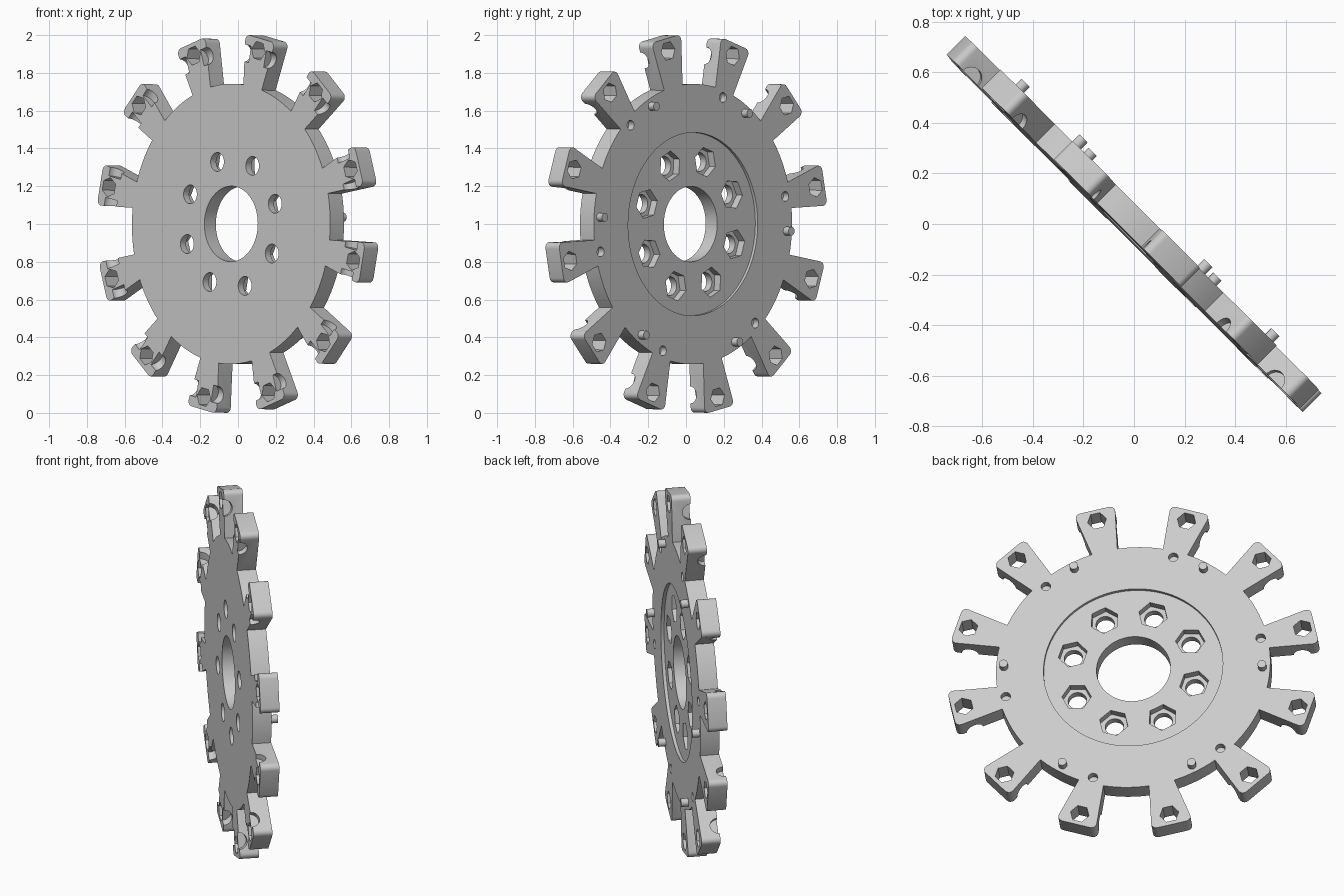
import bpy, bmesh
from math import radians, sin, cos, sqrt
from mathutils import Matrix, Vector

cube = bpy.data.objects.get("Cube")
if cube:
    bpy.data.objects.remove(cube, do_unlink=True)

HALF = 0.052          # half thickness of the wheel
DISC_R, TIP_R = 0.742, 1.004
ROOT_W, TIP_W, ROUND = 0.07, 0.108, 0.028
TEETH = [radians(12 + 30 * k) for k in range(12)]
BOLTS = [radians(27 + 45 * k) for k in range(8)]

grey = bpy.data.materials.new("light grey")
grey.use_nodes = True
grey.diffuse_color = (0.6, 0.6, 0.6, 1)
grey.node_tree.nodes["Principled BSDF"].inputs["Base Color"].default_value = (0.6, 0.6, 0.6, 1)


def make_object(name, bm):
    bmesh.ops.recalc_face_normals(bm, faces=bm.faces)
    mesh = bpy.data.meshes.new(name)
    bm.to_mesh(mesh)
    bm.free()
    mesh.materials.append(grey)
    obj = bpy.data.objects.new(name, mesh)
    bpy.context.collection.objects.link(obj)
    return obj


def turn(angle):
    return Matrix.Rotation(angle, 4, 'Y')


def pin(bm, angle, dist, radius, y0, y1, sides=32):
    """Prism running through the wheel at a polar position."""
    mat = (turn(angle) @ Matrix.Translation((0, (y0 + y1) / 2, dist))
           @ Matrix.Rotation(radians(90), 4, 'X') @ Matrix.Rotation(radians(30), 4, 'Z'))
    bmesh.ops.create_cone(bm, cap_ends=True, segments=sides, radius1=radius,
                          radius2=radius, depth=y1 - y0, matrix=mat)


def cut(target, bm):
    cutter = make_object("cutter", bm)
    cutter.hide_render = True
    mod = target.modifiers.new("cut", 'BOOLEAN')
    mod.operation, mod.solver, mod.object = 'DIFFERENCE', 'EXACT', cutter
    bpy.context.view_layer.objects.active = target
    bpy.ops.object.modifier_apply(modifier=mod.name)
    bpy.data.objects.remove(cutter, do_unlink=True)


# Wheel outline: flared teeth with rounded tips, joined by arcs
half_tooth = [(ROOT_W, sqrt(DISC_R ** 2 - ROOT_W ** 2))]
for i in range(6):
    a = radians(-8 + 98 * i / 5)
    half_tooth.append((TIP_W - ROUND + ROUND * cos(a), TIP_R - ROUND + ROUND * sin(a)))
tooth = [(-x, z) for x, z in half_tooth] + half_tooth[::-1]
root_angle = sin(ROOT_W / DISC_R)
outline = []
for a in TEETH:
    outline += [turn(a) @ Vector((x, -HALF, z)) for x, z in tooth]
    span = radians(30) - 2 * root_angle
    for i in range(1, 10):
        outline.append(turn(a + root_angle + span * i / 10) @ Vector((0, -HALF, DISC_R)))

bm = bmesh.new()
face = bm.faces.new([bm.verts.new(p) for p in outline])
new = bmesh.ops.extrude_face_region(bm, geom=[face])["geom"]
bmesh.ops.translate(bm, vec=(0, 2 * HALF, 0),
                    verts=[v for v in new if isinstance(v, bmesh.types.BMVert)])
wheel = make_object("toothed_wheel", bm)

# Shallow round recess on the back
bm = bmesh.new()
pin(bm, 0, 0, 0.485, HALF - 0.018, 0.1, 96)
cut(wheel, bm)

# Centre bore, nut pockets, hexagonal tooth holes and blind peg sockets
bm = bmesh.new()
pin(bm, 0, 0, 0.2, -0.1, 0.1, 64)
for a in BOLTS:
    pin(bm, a, 0.345, 0.08, -0.01, 0.1, 6)
for a in TEETH:
    pin(bm, a, 0.937, 0.052, -0.1, 0.1, 6)
for k in range(6):
    pin(bm, radians(42 + 60 * k), 0.705, 0.026, HALF - 0.04, 0.1, 24)
cut(wheel, bm)

# Bolt holes and half-round notches in the tooth flanks
bm = bmesh.new()
for a in BOLTS:
    pin(bm, a, 0.345, 0.05, -0.1, 0.1)
for a in TEETH:
    for side in (-1, 1):
        mat = (turn(a) @ Matrix.Translation((side * 0.118, -HALF, 0.905))
               @ Matrix.Rotation(radians(90), 4, 'Y'))
        bmesh.ops.create_cone(bm, cap_ends=True, segments=32, radius1=0.045,
                              radius2=0.045, depth=0.12, matrix=mat)
cut(wheel, bm)

# Locating pegs on the back
bm = bmesh.new()
for k in range(6):
    pin(bm, radians(27 + 60 * k), 0.7, 0.023, HALF - 0.01, HALF + 0.04, 24)
pegs = make_object("locating_pegs", bm)

# Stand the wheel upright, turned diagonally with a slight lean
place = (Matrix.Translation((0, 0, 1)) @ Matrix.Rotation(radians(-45), 4, 'Z')
         @ Matrix.Rotation(-0.01, 4, 'X'))
bpy.ops.object.select_all(action='DESELECT')
for obj in (wheel, pegs):
    obj.data.transform(place)
    obj.select_set(True)
bpy.context.view_layer.objects.active = wheel
bpy.ops.object.shade_smooth_by_angle(angle=radians(25))
